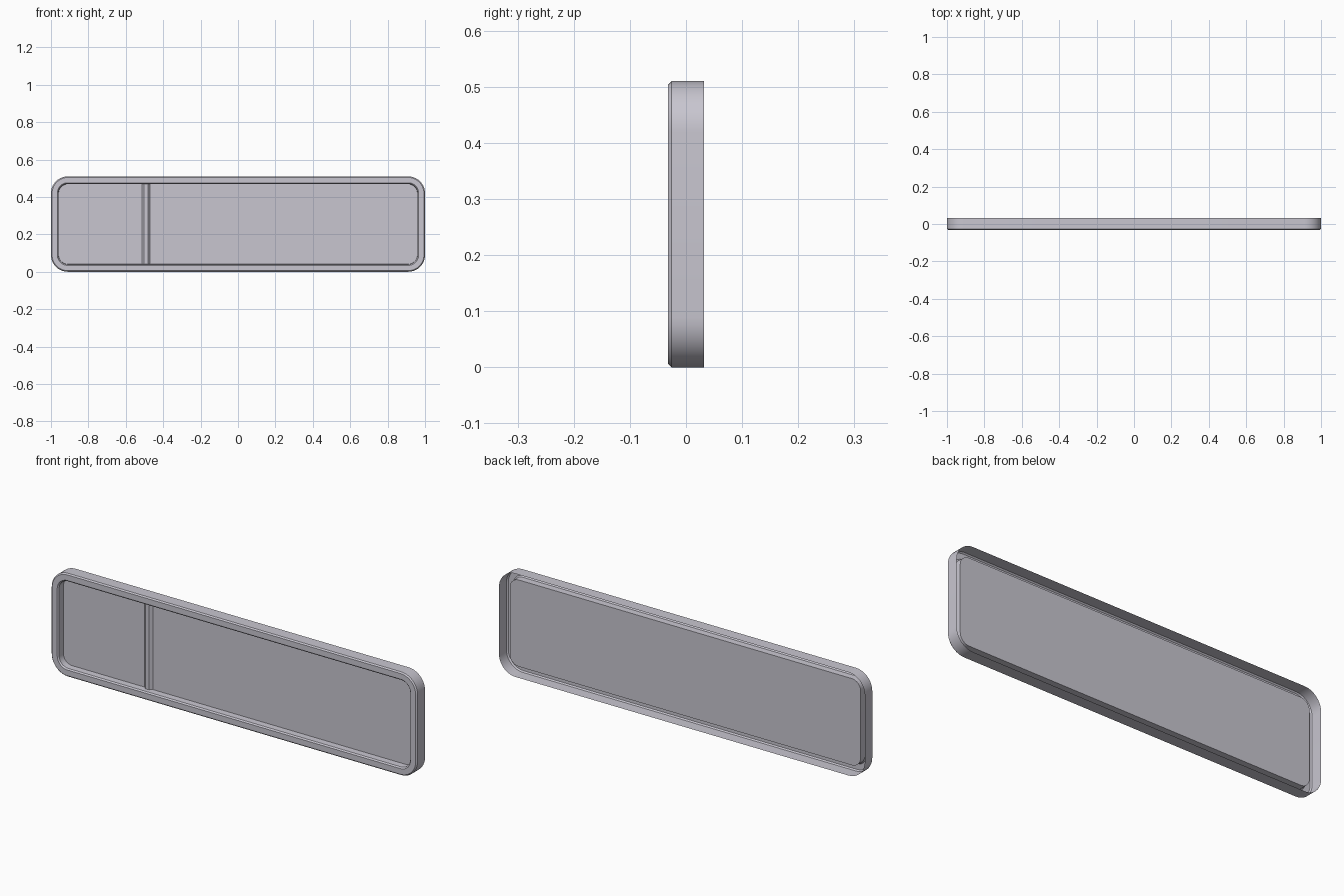
import bpy, bmesh, math

if "Cube" in bpy.data.objects:
    bpy.data.objects.remove(bpy.data.objects["Cube"])

W, H, R = 1.0, 0.51, 0.09      # half width, height, corner radius
FRONT, BACK, PANEL = -0.032, 0.032, 0.006

grey = bpy.data.materials.new("light lilac grey")
grey.diffuse_color = (0.58, 0.565, 0.63, 1)
grey.use_nodes = True
grey.node_tree.nodes["Principled BSDF"].inputs["Base Color"].default_value = grey.diffuse_color


def ring(bm, inset, y, steps=10):
    """Rounded rectangle, counter-clockwise seen from the front."""
    r = R - inset
    corners = [(W - R, H - R, 0), (R - W, H - R, 90), (R - W, R, 180), (W - R, R, 270)]
    verts = []
    for cx, cz, start in corners:
        for i in range(steps + 1):
            a = math.radians(start + 90 * i / steps)
            verts.append(bm.verts.new((cx + r * math.cos(a), y, cz + r * math.sin(a))))
    return verts


def finish(bm, name):
    mesh = bpy.data.meshes.new(name)
    bm.to_mesh(mesh)
    bm.free()
    mesh.materials.append(grey)
    obj = bpy.data.objects.new(name, mesh)
    bpy.context.collection.objects.link(obj)
    bpy.ops.object.select_all(action='DESELECT')
    obj.select_set(True)
    bpy.context.view_layer.objects.active = obj
    bpy.ops.object.shade_smooth_by_angle(angle=math.radians(30))
    return obj


# tray shell: outer wall, chamfer, rim, inner chamfer, pocket wall (open at the back)
bm = bmesh.new()
profile = [(0, BACK), (0, FRONT + 0.006), (0.006, FRONT), (0.034, FRONT),
           (0.040, FRONT + 0.006), (0.041, PANEL)]
rings = [ring(bm, inset, y) for inset, y in profile]
for a, b in zip(rings, rings[1:]):
    n = len(a)
    for i in range(n):
        j = (i + 1) % n
        bm.faces.new((a[i], a[j], b[j], b[i]))
# recessed panel
bm.faces.new(rings[-1])
finish(bm, "tray_shell")

# divider: raised strip with sloped sides across the panel
bm = bmesh.new()
section = [(-0.514, PANEL), (-0.502, PANEL - 0.012), (-0.482, PANEL - 0.012), (-0.470, PANEL)]
low = [bm.verts.new((x, y, 0.041)) for x, y in section]
high = [bm.verts.new((x, y, H - 0.041)) for x, y in section]
for i in range(3):
    bm.faces.new((low[i], low[i + 1], high[i + 1], high[i]))
finish(bm, "divider")
